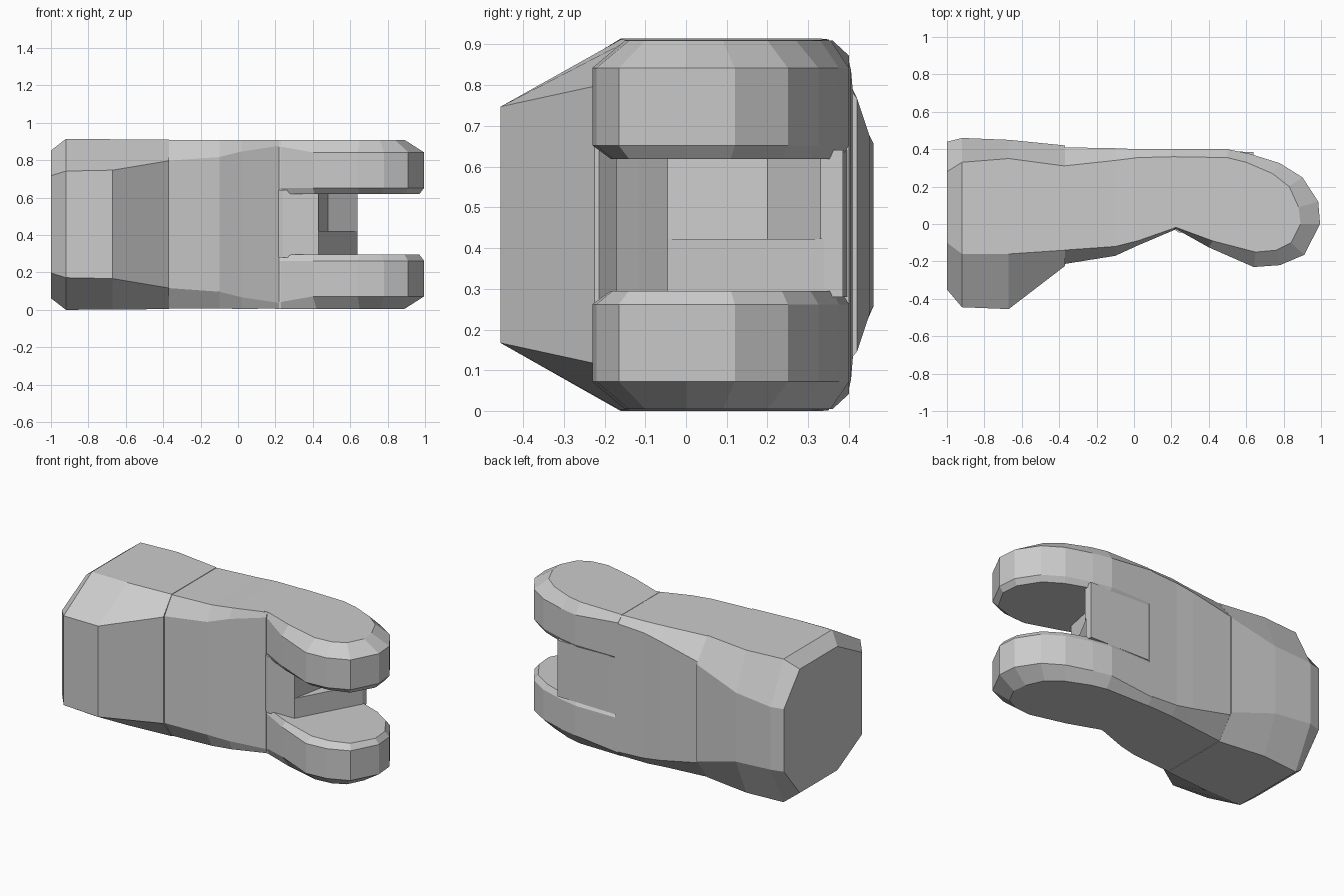
import bpy, bmesh

MID = 0.457  # height of the symmetry plane


def loft(name, rings):
    """Skin a closed solid through rings with equal point counts."""
    bm = bmesh.new()
    loops = [[bm.verts.new(p) for p in ring] for ring in rings]
    n = len(loops[0])
    for a, b in zip(loops, loops[1:]):
        for i in range(n):
            j = (i + 1) % n
            bm.faces.new((a[i], a[j], b[j], b[i]))
    caps = [bm.faces.new(loops[0][::-1]), bm.faces.new(loops[-1])]
    bmesh.ops.triangulate(bm, faces=caps)
    bmesh.ops.recalc_face_normals(bm, faces=bm.faces[:])
    mesh = bpy.data.meshes.new(name)
    bm.to_mesh(mesh)
    bm.free()
    obj = bpy.data.objects.new(name, mesh)
    bpy.context.collection.objects.link(obj)
    return obj


def section(x, half):
    """Mirror a half section of (y, height above mid plane) into a ring."""
    upper = [(x, y, MID + h) for y, h in half]
    lower = [(x, y, MID - h) for y, h in reversed(half)]
    return upper + lower


def prism(name, outline, z0, z1):
    return loft(name, [[(x, y, z) for x, y in outline] for z in (z0, z1)])


# Flared rear block
loft("rear_block", [
    section(-1.0, [(-0.35, 0.26), (-0.10, 0.395), (0.28, 0.395), (0.44, 0.20)]),
    section(-0.92, [(-0.445, 0.285), (-0.16, 0.457), (0.33, 0.457), (0.46, 0.20)]),
    section(-0.67, [(-0.455, 0.29), (-0.16, 0.455), (0.35, 0.455), (0.45, 0.22)]),
    section(-0.37, [(-0.225, 0.34), (-0.14, 0.453), (0.31, 0.453), (0.42, 0.31)]),
])

# Tapering middle body
loft("middle_body", [
    section(-0.38, [(-0.215, 0.34), (-0.14, 0.45), (0.31, 0.45), (0.41, 0.32)]),
    section(-0.10, [(-0.17, 0.36), (-0.12, 0.45), (0.34, 0.45), (0.405, 0.38)]),
    section(0.02, [(-0.115, 0.39), (-0.09, 0.452), (0.355, 0.452), (0.40, 0.40)]),
    section(0.22, [(-0.03, 0.42), (-0.02, 0.45), (0.36, 0.45), (0.40, 0.41)]),
])

# Rounded fork prongs: outlines at the widest level, outer face and inner face
wide = [(0.20, -0.02), (0.23, -0.03), (0.40, -0.125), (0.64, -0.23), (0.78, -0.22),
        (0.91, -0.165), (0.995, 0.0), (0.985, 0.12), (0.90, 0.25), (0.78, 0.325),
        (0.62, 0.375), (0.50, 0.40), (0.20, 0.40)]
outer = [(0.20, -0.02), (0.23, -0.02), (0.42, -0.09), (0.65, -0.15), (0.76, -0.14),
         (0.84, -0.10), (0.89, 0.0), (0.88, 0.09), (0.83, 0.20), (0.74, 0.27),
         (0.60, 0.33), (0.50, 0.355), (0.20, 0.36)]
inner = [(0.20, -0.01), (0.23, -0.02), (0.41, -0.105), (0.65, -0.185), (0.77, -0.18),
         (0.89, -0.14), (0.97, 0.0), (0.96, 0.11), (0.88, 0.235), (0.77, 0.305),
         (0.62, 0.36), (0.50, 0.38), (0.20, 0.38)]
for name, side in (("upper_prong", 1), ("lower_prong", -1)):
    levels = [(inner, 0.162), (wide, 0.195), (wide, 0.385), (outer, 0.452)]
    rings = [[(x, y, MID + side * h) for x, y in line] for line, h in levels]
    for i, (x, y, z) in enumerate(rings[2]):
        if x < 0.3:  # shoulder blends into the full body height
            rings[2][i] = (x, y, MID + side * 0.415)
    loft(name, rings)

# Web closing the root of the fork: ramp below, open pocket above
prism("web_ramp", [(0.20, -0.02), (0.24, -0.045), (0.43, -0.045), (0.64, 0.34),
                   (0.64, 0.385), (0.20, 0.395)], 0.28, 0.422)
prism("web_pocket", [(0.20, -0.02), (0.24, -0.045), (0.43, -0.045), (0.48, 0.20),
                     (0.64, 0.33), (0.64, 0.385), (0.20, 0.395)], 0.422, 0.64)
